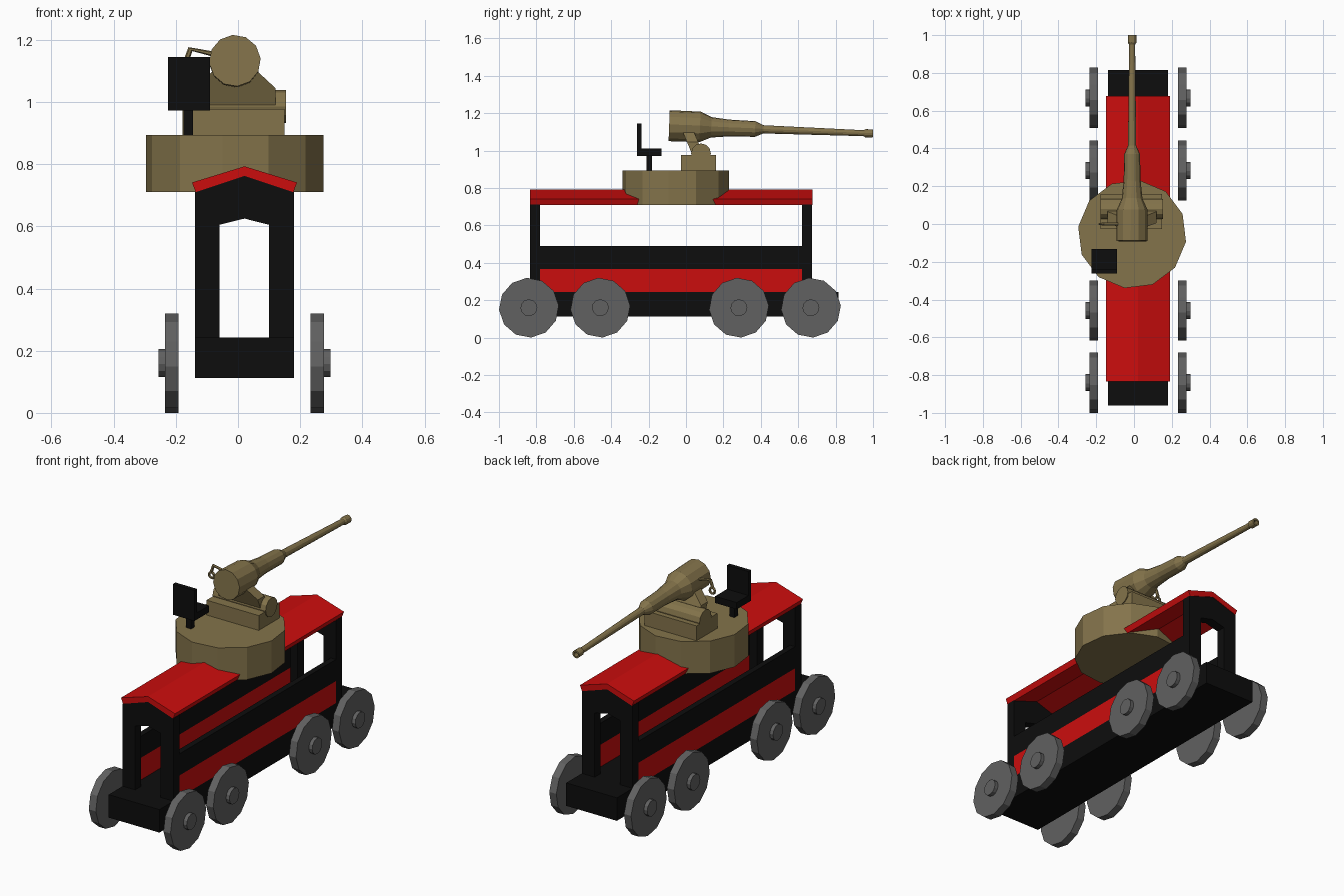
import bpy, bmesh, math
from mathutils import Vector

if "Cube" in bpy.data.objects:
    bpy.data.objects.remove(bpy.data.objects["Cube"])


def material(name, rgb):
    m = bpy.data.materials.new(name)
    m.diffuse_color = (*rgb, 1)
    m.use_nodes = True
    m.node_tree.nodes["Principled BSDF"].inputs["Base Color"].default_value = m.diffuse_color
    return m


BLACK = material("black", (0.004, 0.004, 0.004))
RED = material("red", (0.6, 0.004, 0.004))
TAN = material("olive tan", (0.23, 0.173, 0.07))
GREY = material("wheel grey", (0.12, 0.12, 0.12))
CX = 0.021  # centre line of the wagon


def finish(name, bm, mat):
    bmesh.ops.recalc_face_normals(bm, faces=bm.faces)
    me = bpy.data.meshes.new(name)
    bm.to_mesh(me)
    bm.free()
    me.materials.append(mat)
    ob = bpy.data.objects.new(name, me)
    bpy.context.collection.objects.link(ob)
    return ob


def loft(name, rings, mat):
    """Join closed rings of points and cap both ends."""
    bm = bmesh.new()
    vs = [[bm.verts.new(p) for p in r] for r in rings]
    n = len(vs[0])
    for a, b in zip(vs, vs[1:]):
        for i in range(n):
            j = (i + 1) % n
            bm.faces.new((a[i], a[j], b[j], b[i]))
    bm.faces.new(vs[0])
    bm.faces.new(vs[-1])
    return finish(name, bm, mat)


def box(name, x, y, z, mat):
    ring = lambda h: [(x[0], y[0], h), (x[1], y[0], h), (x[1], y[1], h), (x[0], y[1], h)]
    return loft(name, [ring(z[0]), ring(z[1])], mat)


def prism_y(name, pts, y0, y1, mat):
    return loft(name, [[(x, y, z) for x, z in pts] for y in (y0, y1)], mat)


def lathe(name, centre, axis, profile, mat, sides=12, phase=0.0):
    """Stack of (distance along axis, radius) rings round one axis."""
    rings = []
    for d, r in profile:
        ring = []
        for i in range(sides):
            t = math.radians(phase) + 2 * math.pi * i / sides
            c, s = r * math.cos(t), r * math.sin(t)
            p = {'X': (d, c, s), 'Y': (c, d, s), 'Z': (c, s, d)}[axis]
            ring.append(p)
        rings.append(ring)
    ob = loft(name, rings, mat)
    ob.location = centre
    return ob


# Chassis
box("chassis", (-0.138, 0.18), (-0.96, 0.815), (0.113, 0.243), BLACK)

# Wheels with hubs
for i, y in enumerate((-0.84, -0.458, 0.283, 0.668)):
    for side, s in (("left", -1), ("right", 1)):
        lathe(f"wheel_{side}_{i + 1}", (CX, y, 0.16), 'X',
              [(s * 0.212, 0.16), (s * 0.256, 0.16), (s * 0.256, 0.045), (s * 0.277, 0.045)],
              GREY, 12, 4)

# End frames with doorways
frame = [(-0.138, 0.243), (-0.138, 0.712), (CX, 0.763), (0.18, 0.712), (0.18, 0.243),
         (0.1, 0.243), (0.1, 0.605), (CX, 0.625), (-0.06, 0.605), (-0.06, 0.243)]
prism_y("front_frame", frame, -0.834, -0.78, BLACK)
prism_y("rear_frame", frame, 0.62, 0.674, BLACK)

# Side walls: red lower panel, black upper rail
for side, x in (("left", (-0.138, -0.105)), ("right", (0.147, 0.18))):
    box(f"{side}_lower_panel", x, (-0.78, 0.62), (0.243, 0.368), RED)
    box(f"{side}_upper_rail", x, (-0.78, 0.62), (0.368, 0.49), BLACK)

# Pitched roof
prism_y("roof", [(-0.136, 0.71), (-0.148, 0.741), (CX, 0.793), (0.19, 0.741),
                 (0.178, 0.71), (CX, 0.762)], -0.835, 0.677, RED)

# Turret base
lathe("turret_base", (-0.01, -0.054, 0), 'Z', [(0.71, 0.288), (0.893, 0.288)], TAN, 12, -8)

# Gun pedestal and pivot drum
box("pedestal", (-0.178, 0.149), (-0.027, 0.16), (0.89, 0.977), TAN)
lathe("pivot_drum", (-0.012, 0.08, 0.985), 'X', [(-0.166, 0.053), (0.166, 0.053)], TAN, 12)

# Flared mount leaning back from the drum to the gun
mount = [(-0.14, 0.975), (0.12, 0.975), (0.12, 1.045), (0.05, 1.11), (-0.07, 1.11), (-0.14, 1.045)]
lean = lambda z: 0.035 - (z - 0.975) * 0.42
loft("gun_mount", [[(x, lean(z) + d, z) for x, z in mount] for d in (0, 0.06)], TAN)

# Gun body, barrel and hollow muzzle
gun = lathe("gun", (-0.01, -0.09, 1.133), 'Y',
            [(0, 0.083), (0.165, 0.082), (0.225, 0.055), (0.32, 0.045), (0.46, 0.042),
             (0.505, 0.022), (1.04, 0.016), (1.05, 0.022), (1.09, 0.022), (1.09, 0.013),
             (1.04, 0.013)], TAN, 12, 5)
gun.rotation_euler.x = math.radians(-2.2)

# Bent handle with a grip ring
path = [Vector(p) for p in ((-0.07, 0, 1.152), (-0.153, 0, 1.17), (-0.168, 0, 1.128))]
cross = [Vector((0, 0, 1)), Vector((-0.7, 0, 0.7)), Vector((-1, 0, 0.2))]
rings = []
for p, up in zip(path, cross):
    rings.append([p + 0.009 * (math.cos(t) * up.normalized() + math.sin(t) * Vector((0, 1, 0)))
                  for t in (k * math.pi / 3 for k in range(6))])
loft("handle", rings, TAN)
bpy.ops.mesh.primitive_torus_add(major_segments=10, minor_segments=6, major_radius=0.016,
                                 minor_radius=0.007, location=(-0.165, 0, 1.112),
                                 rotation=(math.pi / 2, 0, 0))
ring = bpy.context.object
ring.name = "handle_ring"
ring.data.materials.append(TAN)

# Gunner's seat
box("seat_post", (-0.176, -0.145), (-0.212, -0.182), (0.89, 0.975), BLACK)
box("seat_pan", (-0.225, -0.09), (-0.262, -0.132), (0.972, 1.01), BLACK)
box("seat_back", (-0.225, -0.09), (-0.262, -0.238), (1.01, 1.145), BLACK)
